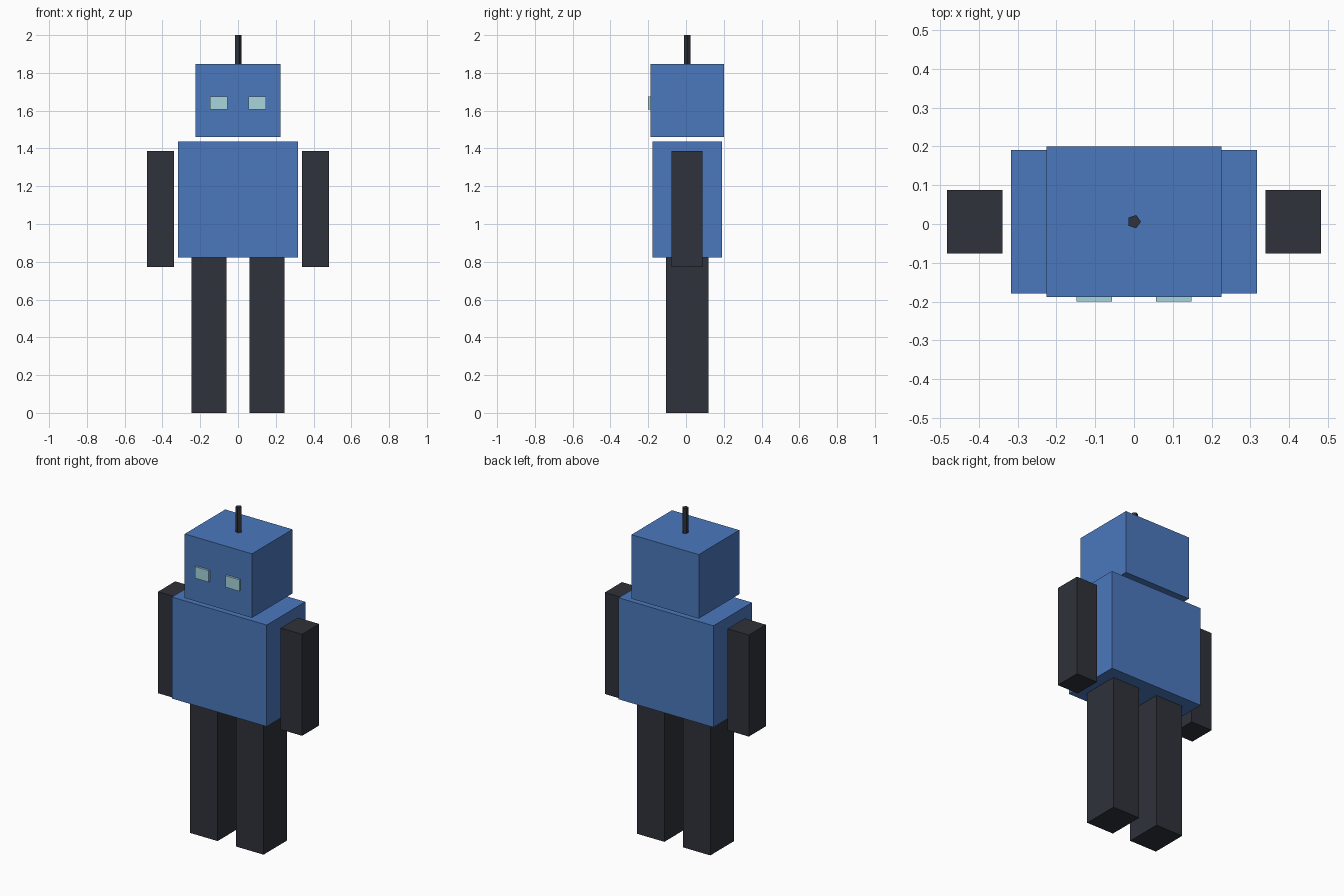
import bpy
import math

if "Cube" in bpy.data.objects:
    bpy.data.objects.remove(bpy.data.objects["Cube"])

CY = 0.006  # body centre line in y


def material(name, rgb):
    m = bpy.data.materials.new(name)
    m.diffuse_color = (*rgb, 1.0)
    m.use_nodes = True
    m.node_tree.nodes["Principled BSDF"].inputs["Base Color"].default_value = m.diffuse_color
    return m


BLUE = material("blue_paint", (0.07, 0.19, 0.51))
DARK = material("dark_metal", (0.028, 0.032, 0.042))
GLOW = material("pale_cyan", (0.39, 0.66, 0.72))


def box(name, center, size, mat):
    bpy.ops.mesh.primitive_cube_add(size=1, location=center)
    ob = bpy.context.object
    ob.name = name
    ob.scale = size
    bpy.ops.object.transform_apply(location=False, rotation=False, scale=True)
    ob.data.materials.append(mat)
    return ob


# Torso and head, with a small gap at the neck
box("torso", (0, CY, 1.13), (0.635, 0.369, 0.615), BLUE)
box("head", (0, CY, 1.654), (0.451, 0.388, 0.388), BLUE)

# Mirrored limbs and eyes
for side, s in (("left", 1), ("right", -1)):
    box(side + "_leg", (s * 0.154, CY, 0.411), (0.184, 0.225, 0.822), DARK)
    box(side + "_arm", (s * 0.411, CY, 1.079), (0.143, 0.164, 0.615), DARK)
    box(side + "_eye", (s * 0.1025, -0.19, 1.64), (0.092, 0.02, 0.07), GLOW)

# Five-sided antenna with one corner pointing to +x
bpy.ops.mesh.primitive_cylinder_add(
    vertices=5, radius=0.018, depth=0.152,
    location=(0, CY, 1.924), rotation=(0, 0, -math.pi / 2))
antenna = bpy.context.object
antenna.name = "antenna"
antenna.data.materials.append(DARK)
